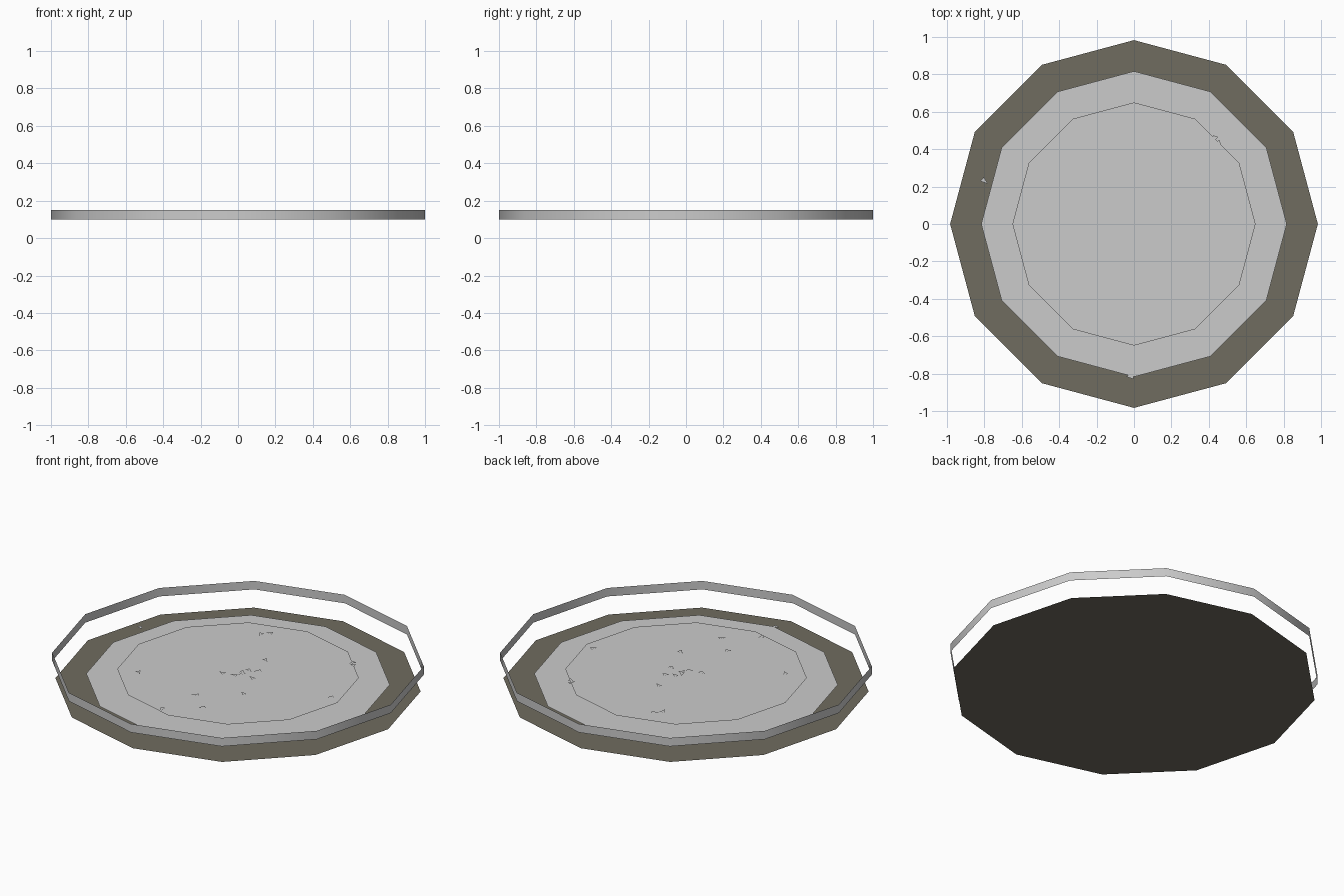
import bpy
import bmesh
from math import cos, sin, tau, radians

if "Cube" in bpy.data.objects:
    bpy.data.objects.remove(bpy.data.objects["Cube"])

SIDES = 12


def make_object(name, bm, color=None, smooth=False):
    mesh = bpy.data.meshes.new(name)
    for face in bm.faces:
        face.smooth = smooth
    bm.to_mesh(mesh)
    bm.free()
    obj = bpy.data.objects.new(name, mesh)
    bpy.context.collection.objects.link(obj)
    if color:
        mat = bpy.data.materials.new(name + "_color")
        mat.diffuse_color = (*color, 1)
        mat.use_nodes = True
        mat.node_tree.nodes["Principled BSDF"].inputs["Base Color"].default_value = mat.diffuse_color
        mesh.materials.append(mat)
    return obj


def circle(bm, radius, z):
    return [bm.verts.new((radius * cos(tau * i / SIDES), radius * sin(tau * i / SIDES), z))
            for i in range(SIDES)]


def disc(name, radius, z, color=None):
    bm = bmesh.new()
    bm.faces.new(circle(bm, radius, z))
    return make_object(name, bm, color)


# Three stacked flat discs
disc("outer_disc", 0.983, 0.0, (0.16, 0.15, 0.115))
disc("middle_disc", 0.817, 0.033, (0.70, 0.71, 0.69))
disc("inner_disc", 0.65, 0.067)

# Floating open band around the rim, smooth shaded
bm = bmesh.new()
low, high = circle(bm, 1.0, 0.10), circle(bm, 1.0, 0.15)
for i in range(SIDES):
    j = (i + 1) % SIDES
    bm.faces.new((low[i], low[j], high[j], high[i]))
make_object("rim_band", bm, smooth=True)

# Small flat triangular flecks: x, y, heading in degrees
FLECKS = [
    (-0.15, 0.51, 200), (-0.18, 0.47, 280), (0.43, 0.455, 250), (0.455, 0.43, 310),
    (0.03, 0.215, 330), (0.075, 0.08, 230), (0.03, 0.06, 340), (0.01, 0.025, 120),
    (0.025, 0.0, 250), (0.10, -0.01, 160), (0.0, -0.035, 190), (-0.07, -0.05, 170),
    (0.175, -0.20, 150), (0.585, 0.03, 235), (-0.44, -0.30, 320), (-0.025, -0.36, 215),
    (0.095, -0.47, 225), (-0.07, -0.61, 290), (-0.02, -0.815, 180), (-0.80, 0.23, 320),
]
bm = bmesh.new()
for x, y, heading in FLECKS:
    a = radians(heading)
    z = 0.072 if x * x + y * y < 0.42 else 0.038
    bm.faces.new([bm.verts.new((x + u * cos(a) - v * sin(a), y + u * sin(a) + v * cos(a), z))
                  for u, v in ((0.024, 0.0), (-0.016, 0.014), (-0.016, -0.014))])
make_object("flecks", bm)
